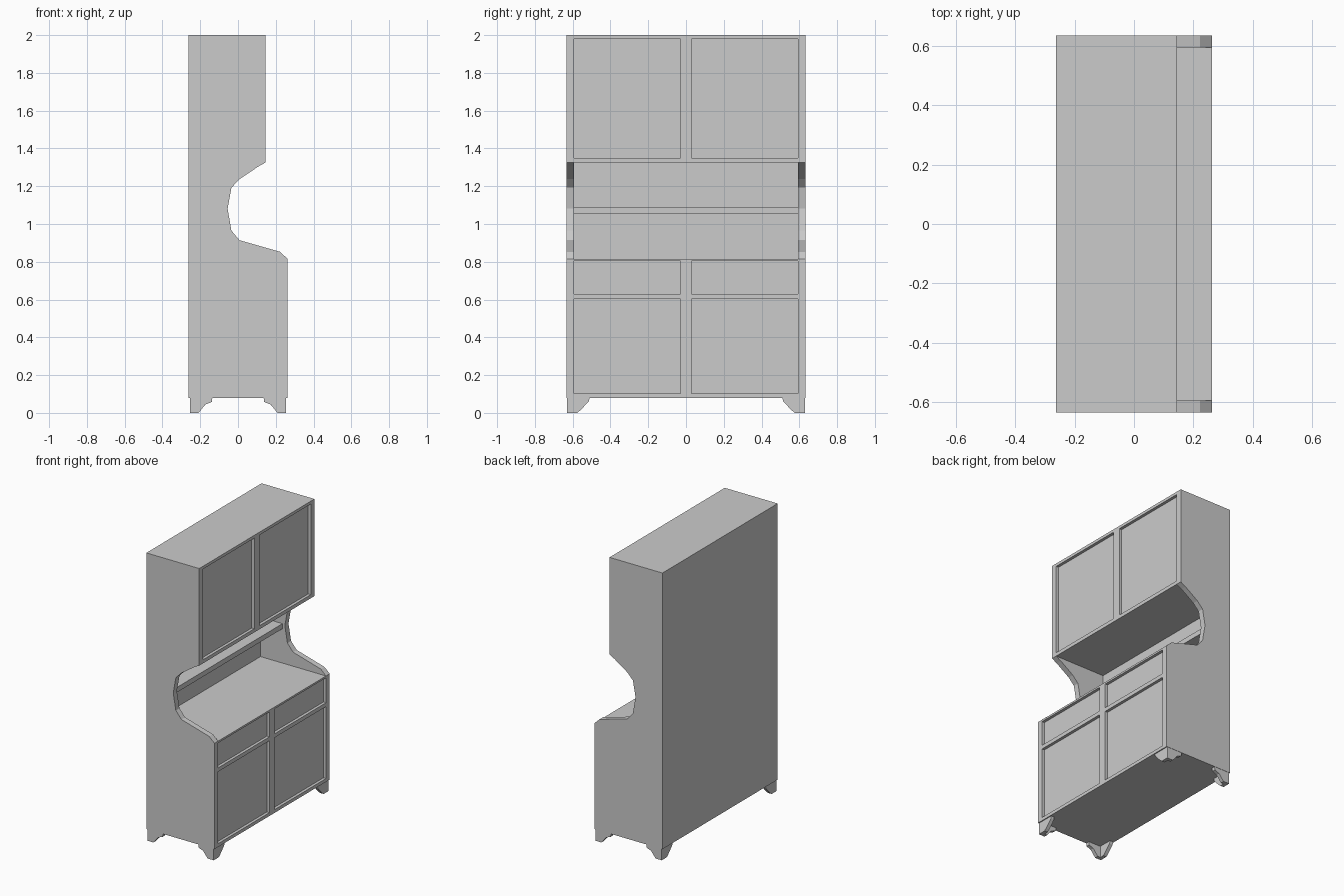
import bpy, bmesh
from mathutils import Vector

if "Cube" in bpy.data.objects:
    bpy.data.objects.remove(bpy.data.objects["Cube"])

X, Y = 0.262, 0.633      # half depth and half width
T, R = 0.04, 0.02        # side thickness, door recess
IN = Y - T               # inner half width
UX = 0.145               # front of the upper cupboard


def prism(name, pts, offset, mirror=(False, False, False)):
    """Extrude a flat outline of 3D points; optionally mirror it."""
    bm = bmesh.new()
    face = bm.faces.new([bm.verts.new(p) for p in pts])
    ext = bmesh.ops.extrude_face_region(bm, geom=[face])
    verts = [v for v in ext["geom"] if isinstance(v, bmesh.types.BMVert)]
    bmesh.ops.translate(bm, verts=verts, vec=Vector(offset))
    bmesh.ops.recalc_face_normals(bm, faces=bm.faces)
    mesh = bpy.data.meshes.new(name)
    bm.to_mesh(mesh)
    bm.free()
    obj = bpy.data.objects.new(name, mesh)
    bpy.context.collection.objects.link(obj)
    if any(mirror):
        mod = obj.modifiers.new("mirror", 'MIRROR')
        mod.use_axis = mirror
        mod.use_mirror_merge = False
    return obj


def box(name, x0, x1, y0, y1, z0, z1):
    pts = [(x0, y0, z0), (x1, y0, z0), (x1, y1, z0), (x0, y1, z0)]
    return prism(name, pts, (0, 0, z1 - z0))


# Side panels with the curved cut-out
side = [(-X, 0.08), (X, 0.08), (X, 0.816), (0.222, 0.853), (0.008, 0.914),
        (-0.035, 0.965), (-0.055, 1.081), (-0.035, 1.192), (0.008, 1.237),
        (0.107, 1.304), (UX, 1.325), (UX, 2), (-X, 2)]
prism("side_panel", [(x, IN, z) for x, z in side], (0, T, 0), (False, True, False))

# Back, bodies and open shelf
box("back_panel", -X, -X + R, -IN, IN, 0.08, 2)
box("lower_body", -X + R, X - R, -IN, IN, 0.08, 0.816)
box("upper_body", -X + R, UX - R, -IN, IN, 1.325, 2)
box("shelf", -X + R, -0.073, -IN, IN, 1.055, 1.09)

# Face frames around the recessed doors and drawers
for part, front, rails in (
        ("lower", X, [(0.08, 0.103), (0.603, 0.63), (0.803, 0.816)]),
        ("upper", UX, [(1.325, 1.35), (1.98, 2)])):
    for i, (z0, z1) in enumerate(rails):
        box(f"{part}_rail_{i + 1}", front - R, front, -IN, IN, z0, z1)
    for i in range(len(rails) - 1):
        box(f"{part}_post_{i + 1}", front - R, front, -0.028, 0.028,
            rails[i][1], rails[i + 1][0])

# Bracket feet: two shaped wings meeting at each corner
wing = [(0, 0.08), (0, 0), (0.046, 0), (0.056, 0.012), (0.082, 0.044),
        (0.117, 0.058), (0.119, 0.08)]
wing_y = [(0, 0.08), (0, 0), (0.055, 0), (0.07, 0.012), (0.095, 0.038),
          (0.117, 0.062), (0.121, 0.08)]
FX, FY = X - 0.007, Y - 0.002
both = (True, True, False)
prism("foot_side_wing", [(FX - d, FY, z) for d, z in wing], (0, -0.025, 0), both)
prism("foot_front_wing", [(FX, FY - d, z) for d, z in wing_y], (-0.025, 0, 0), both)
